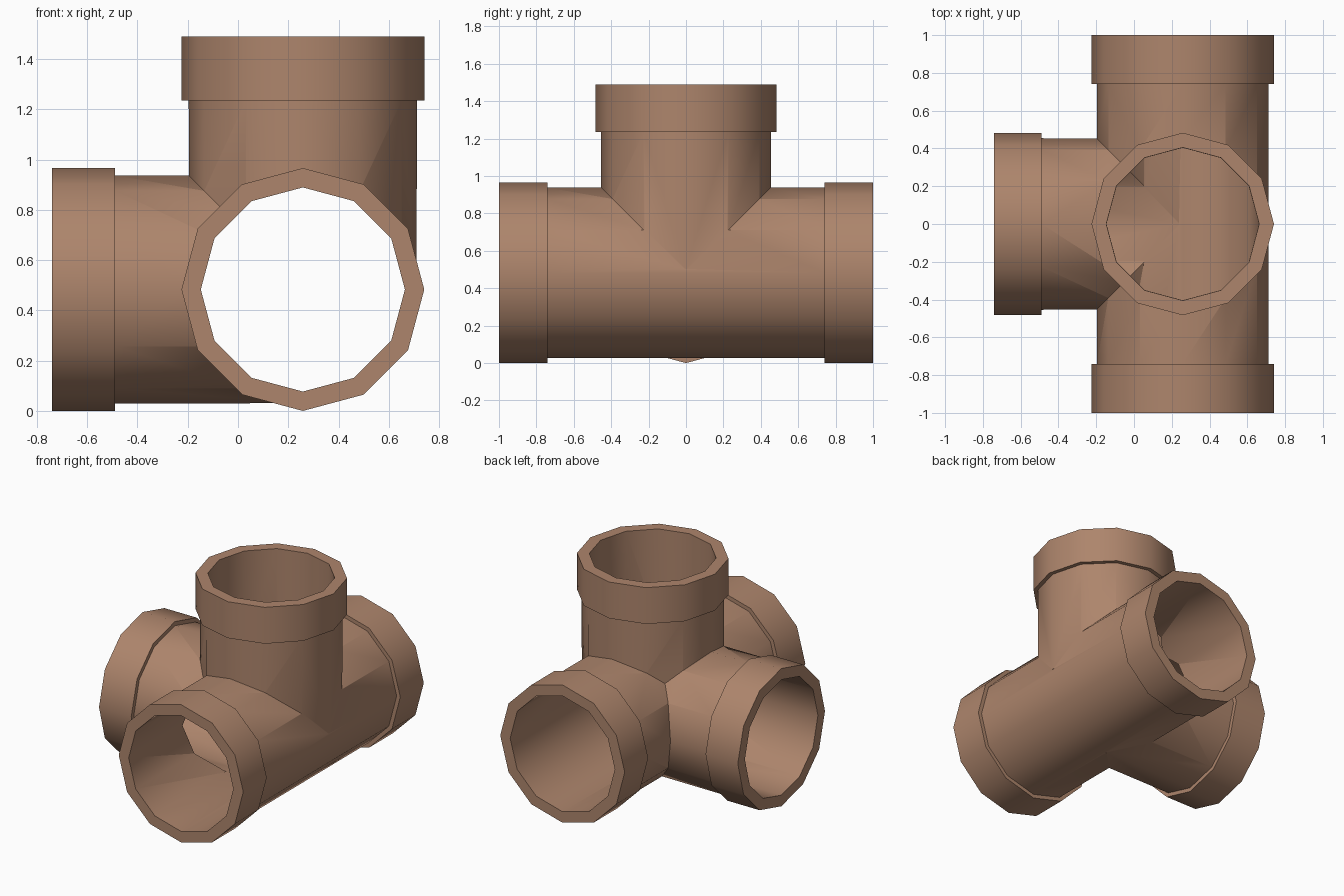
import bpy, bmesh, math
from mathutils import Vector

if "Cube" in bpy.data.objects:
    bpy.data.objects.remove(bpy.data.objects["Cube"])

SIDES = 12
CENTRE = Vector((0.258, 0.0, 0.483))
R_COLLAR, R_BODY, R_BORE = 0.483, 0.455, 0.406

clay = bpy.data.materials.new("clay brown")
clay.diffuse_color = (0.42, 0.235, 0.15, 1)
clay.use_nodes = True
clay.node_tree.nodes["Principled BSDF"].inputs["Base Color"].default_value = clay.diffuse_color


def lathe(name, axis, profile):
    """Closed low-poly solid swept along an axis from (distance, radius) pairs."""
    axis = Vector(axis)
    side = Vector((0, 1, 0)) if abs(axis.y) < 0.5 else Vector((1, 0, 0))
    up = axis.cross(side)
    bm = bmesh.new()
    rings = []
    for dist, rad in profile:
        ring = []
        for i in range(SIDES):
            a = 2 * math.pi * i / SIDES
            ring.append(bm.verts.new(CENTRE + axis * dist + (side * math.cos(a) + up * math.sin(a)) * rad))
        rings.append(ring)
    for r0, r1 in zip(rings, rings[1:]):
        for i in range(SIDES):
            j = (i + 1) % SIDES
            bm.faces.new((r0[i], r0[j], r1[j], r1[i]))
    bm.faces.new(rings[0][::-1])
    bm.faces.new(rings[-1])
    bmesh.ops.recalc_face_normals(bm, faces=bm.faces)
    mesh = bpy.data.meshes.new(name)
    bm.to_mesh(mesh)
    bm.free()
    mesh.materials.append(clay)
    ob = bpy.data.objects.new(name, mesh)
    bpy.context.collection.objects.link(ob)
    return ob


def combine(target, other, operation):
    """Apply a boolean and remove the helper."""
    mod = target.modifiers.new("join", 'BOOLEAN')
    mod.operation, mod.solver, mod.object = operation, 'EXACT', other
    bpy.context.view_layer.objects.active = target
    bpy.ops.object.modifier_apply(modifier=mod.name)
    bpy.data.objects.remove(other, do_unlink=True)


# Straight pipe with a collar at each end
pipe = lathe("pipe_fitting", (0, 1, 0), [
    (-1, R_COLLAR), (-0.74, R_COLLAR), (-0.74, R_BODY),
    (0.74, R_BODY), (0.74, R_COLLAR), (1, R_COLLAR)])

# Side and top branches, each ending in a collar
branches = [("side", (-1, 0, 0), 0.748, 0.998), ("top", (0, 0, 1), 0.752, 1.007)]
for label, axis, step, end in branches:
    branch = lathe(label + "_branch", axis, [
        (0.02, R_BODY - 0.003), (step, R_BODY - 0.001), (step, R_COLLAR), (end, R_COLLAR)])
    combine(pipe, branch, 'UNION')

# Bores through all openings
combine(pipe, lathe("main_bore", (0, 1, 0), [(-1.1, R_BORE), (1.1, R_BORE)]), 'DIFFERENCE')
for label, axis, step, end in branches:
    bore = lathe(label + "_bore", axis, [(0.02, R_BORE - 0.003), (end + 0.1, R_BORE - 0.001)])
    combine(pipe, bore, 'DIFFERENCE')

# Soft shading around the pipes, crisp rims and seams
bpy.ops.object.select_all(action='DESELECT')
pipe.select_set(True)
bpy.context.view_layer.objects.active = pipe
bpy.ops.object.shade_smooth_by_angle(angle=math.radians(35))
